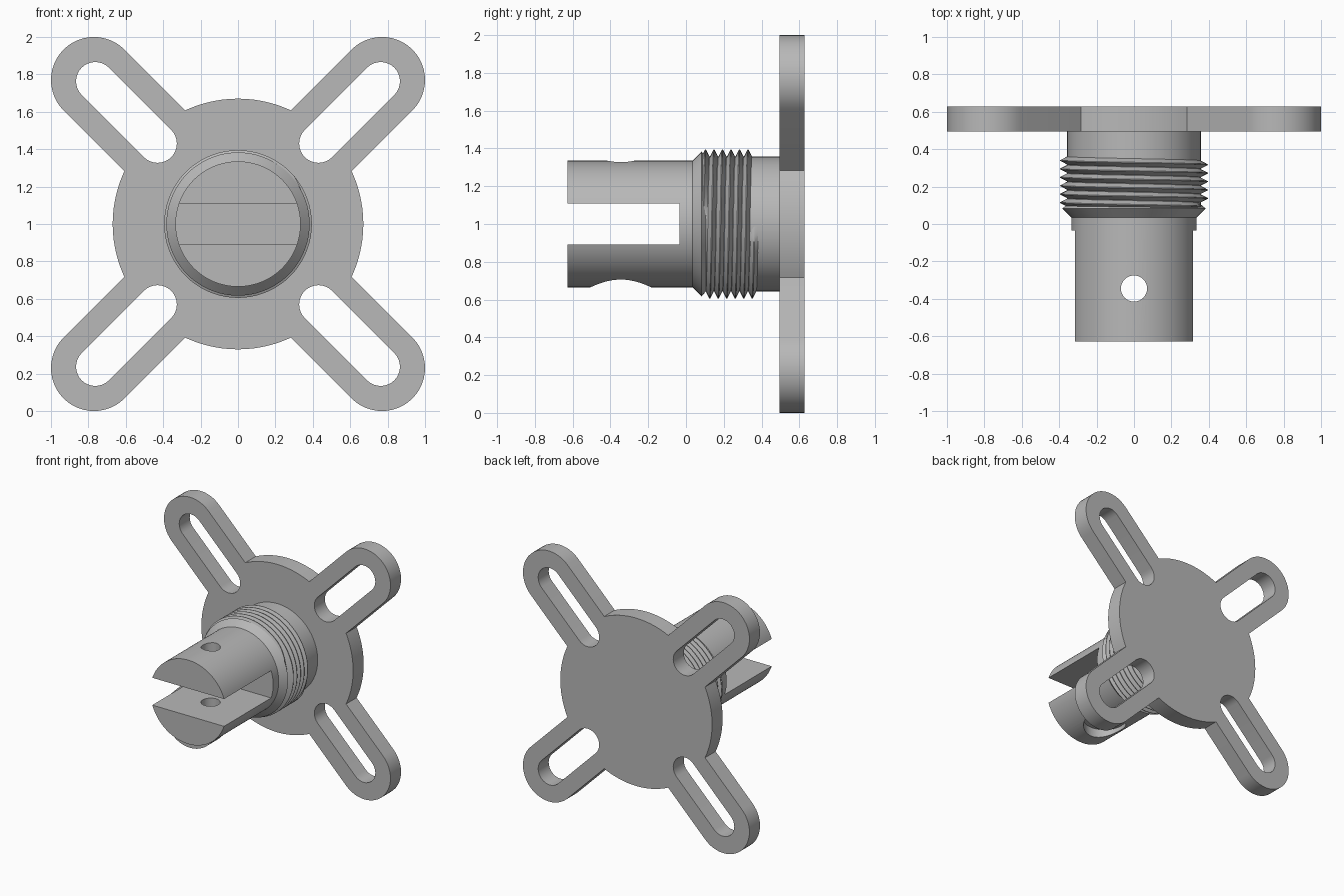
import bpy, bmesh, math
from math import sin, cos, pi, asin, radians
from mathutils import Matrix, Vector

if "Cube" in bpy.data.objects:
    bpy.data.objects.remove(bpy.data.objects["Cube"])

steel = bpy.data.materials.new("grey_metal")
steel.use_nodes = True
GREY = (0.48, 0.48, 0.48, 1)
steel.diffuse_color = GREY
steel.node_tree.nodes["Principled BSDF"].inputs["Base Color"].default_value = GREY

HUB = Vector((0, 0, 1))
# local z axis runs along world +y, origin at the hub centre
ALONG_Y = Matrix.Translation(HUB) @ Matrix.Rotation(-pi / 2, 4, "X")


def add(name, data):
    ob = bpy.data.objects.new(name, data)
    bpy.context.collection.objects.link(ob)
    data.materials.append(steel)
    return ob


def from_bmesh(name, bm):
    me = bpy.data.meshes.new(name)
    bmesh.ops.recalc_face_normals(bm, faces=bm.faces)
    bm.to_mesh(me)
    bm.free()
    return add(name, me)


def finish(ob, angle=30):
    """Apply curves and modifiers, then smooth rounded surfaces."""
    bpy.ops.object.select_all(action="DESELECT")
    ob.select_set(True)
    bpy.context.view_layer.objects.active = ob
    bpy.ops.object.convert(target="MESH")
    bpy.ops.object.shade_smooth_by_angle(angle=radians(angle))


def arc(cx, r, a0, a1, n, turn=0):
    """Points on an arc centred at (cx, 0), rotated about the origin."""
    pts = []
    for i in range(n + 1):
        a = a0 + (a1 - a0) * i / n
        x, y = cx + r * cos(a), r * sin(a)
        pts.append((x * cos(turn) - y * sin(turn), x * sin(turn) + y * cos(turn)))
    return pts


# Mounting plate: disc with four slotted diagonal arms
DISC_R, ARM_R, SLOT_R = 0.67, 0.23, 0.103
ARM_END, SLOT_IN = 0.77 * math.sqrt(2), 0.43 * math.sqrt(2)
PLATE_Y0, PLATE_Y1 = 0.495, 0.628
root = asin(ARM_R / DISC_R)
outline, loops = [], []
for k in range(4):
    turn = pi / 4 + k * pi / 2
    outline += arc(ARM_END, ARM_R, -pi / 2, pi / 2, 24, turn)
    outline += arc(0, DISC_R, root, pi / 2 - root, 20, turn)
    loops.append(arc(SLOT_IN, SLOT_R, pi / 2, 3 * pi / 2, 16, turn)
                 + arc(ARM_END - 0.01, SLOT_R, -pi / 2, pi / 2, 16, turn))
curve = bpy.data.curves.new("mounting_plate", "CURVE")
curve.dimensions = "2D"
curve.fill_mode = "BOTH"
curve.extrude = (PLATE_Y1 - PLATE_Y0) / 2
for pts in [outline] + loops:
    sp = curve.splines.new("POLY")
    sp.points.add(len(pts) - 1)
    for p, (x, y) in zip(sp.points, pts):
        p.co = (x, y, 0, 1)
    sp.use_cyclic_u = True
plate = add("mounting_plate", curve)
plate.matrix_world = ALONG_Y @ Matrix.Translation((0, 0, (PLATE_Y0 + PLATE_Y1) / 2))
finish(plate)

# Shaft: lathed profile of (radius, y)
SHAFT_R, CORE_R, CREST_R = 0.335, 0.357, 0.395
profile = [(0, -0.628), (SHAFT_R, -0.628), (SHAFT_R, 0.035), (0.383, 0.083),
           (CORE_R, 0.105), (CORE_R, 0.5), (0, 0.5)]
bm = bmesh.new()
vs = [bm.verts.new((r, 0, y)) for r, y in profile]
es = [bm.edges.new(pair) for pair in zip(vs, vs[1:])]
bmesh.ops.spin(bm, geom=vs + es, cent=(0, 0, 0), axis=(0, 0, 1),
               angle=2 * pi, steps=96, use_duplicate=False)
bmesh.ops.remove_doubles(bm, verts=bm.verts, dist=1e-5)
bm.transform(ALONG_Y)
shaft = from_bmesh("forked_shaft", bm)


# Cutters: fork gap, pin hole and counterbore under the lower prong
def cylinder_cutter(name, r, z0, z1):
    bm = bmesh.new()
    bmesh.ops.create_cone(bm, cap_ends=True, segments=48, radius1=r, radius2=r,
                          depth=z1 - z0,
                          matrix=Matrix.Translation((0, -0.345, (z0 + z1) / 2)))
    return from_bmesh(name, bm)


bm = bmesh.new()
bmesh.ops.create_cube(bm, size=1, matrix=Matrix.Translation((0, -0.535, 1))
                      @ Matrix.Diagonal((1, 1, 0.218, 1)))
cutters = [from_bmesh("fork_gap_cutter", bm),
           cylinder_cutter("pin_hole_cutter", 0.07, 0.4, 1.6),
           cylinder_cutter("counterbore_cutter", 0.16, 0.4, 0.74)]
for c in cutters:
    c.hide_render = True
    mod = shaft.modifiers.new(c.name, "BOOLEAN")
    mod.operation = "DIFFERENCE"
    mod.solver = "EXACT"
    mod.object = c
finish(shaft)
for c in cutters:
    bpy.data.objects.remove(c)

# Screw thread: V ridge wound right-handed round the shaft, fading at both ends
PITCH, TURNS, STEPS = 0.045, 6, 72
START = 0.092
bm = bmesh.new()
prev = None
total = TURNS * STEPS
for i in range(total + 1):
    a = -2 * pi * i / STEPS
    y = START + PITCH * i / STEPS
    fade = min(1, i / 8, (total - i) / 8)
    low = CORE_R - 0.002
    crest = low + (CREST_R - low) * fade
    ring = [bm.verts.new((r * cos(a), r * sin(a), y + dy)) for r, dy in
            ((low, -PITCH / 2), (crest, -0.002), (crest, 0.002), (low, PITCH / 2))]
    if prev:
        for j in range(3):
            bm.faces.new((prev[j], prev[j + 1], ring[j + 1], ring[j]))
    prev = ring
bm.transform(ALONG_Y)
thread = from_bmesh("screw_thread", bm)
# keep the outward side of the open ridge facing away from the axis
bm = bmesh.new()
bm.from_mesh(thread.data)
flip = sum(f.normal.dot(f.calc_center_median() - Vector((0, f.calc_center_median().y, 1)))
           for f in bm.faces) < 0
if flip:
    bmesh.ops.reverse_faces(bm, faces=bm.faces)
bm.to_mesh(thread.data)
bm.free()
finish(thread)
